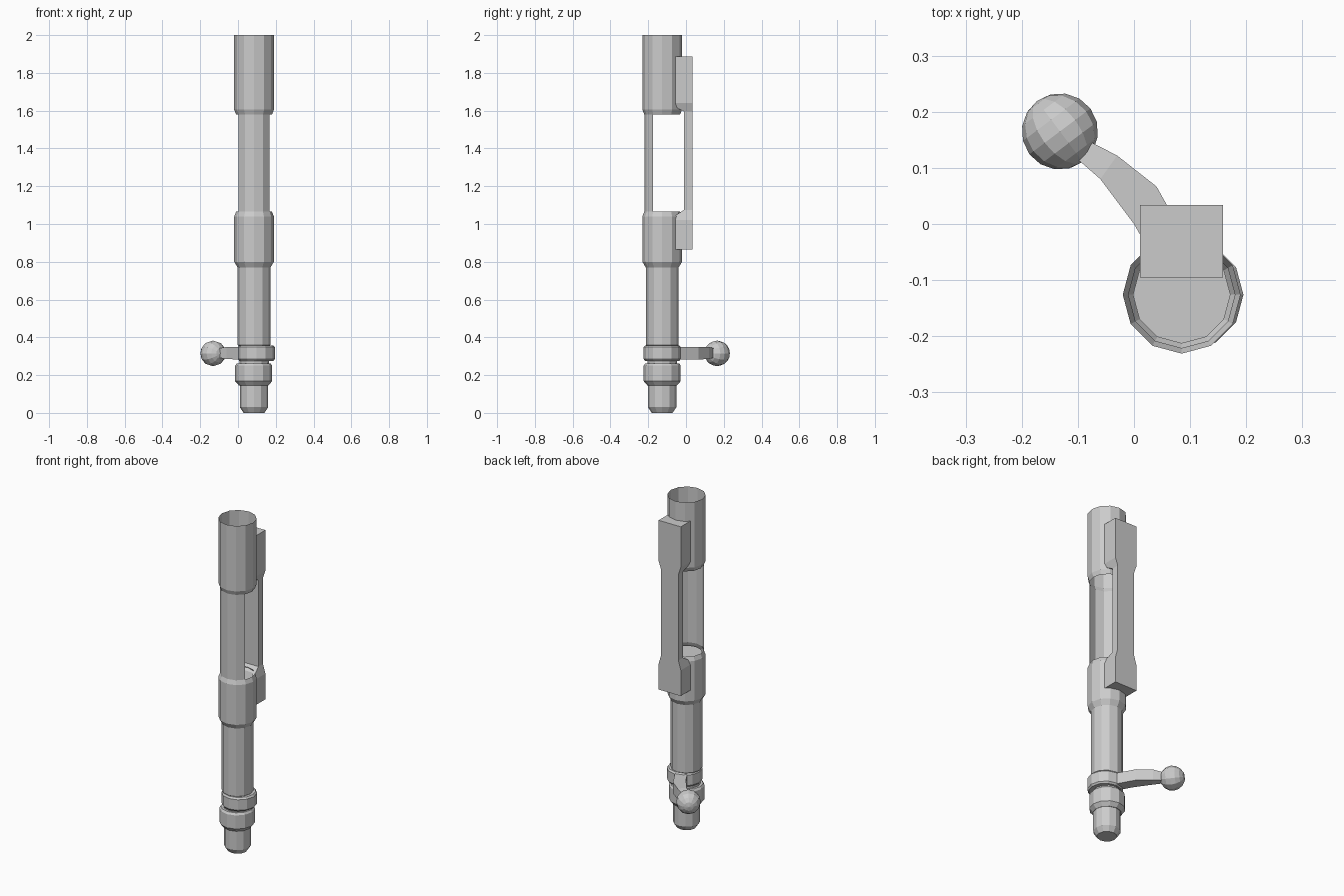
import bpy
import bmesh
from math import cos, sin, radians
from mathutils import Matrix, Vector

cube = bpy.data.objects.get("Cube")
if cube:
    bpy.data.objects.remove(cube, do_unlink=True)

steel = bpy.data.materials.new("grey_steel")
steel.use_nodes = True
steel.diffuse_color = (0.6, 0.6, 0.6, 1)
steel.node_tree.nodes["Principled BSDF"].inputs["Base Color"].default_value = (0.6, 0.6, 0.6, 1)

CX, CY = 0.085, -0.126   # shared axis of all turned parts
SIDES = 12


def finish(name, bm):
    bmesh.ops.recalc_face_normals(bm, faces=bm.faces)
    mesh = bpy.data.meshes.new(name)
    bm.to_mesh(mesh)
    bm.free()
    mesh.materials.append(steel)
    obj = bpy.data.objects.new(name, mesh)
    bpy.context.collection.objects.link(obj)
    return obj


def loft(name, rings, closed=True, caps=True):
    """Skin a list of equal-length point rings."""
    bm = bmesh.new()
    rows = [[bm.verts.new(p) for p in ring] for ring in rings]
    n = len(rows[0])
    for a, b in zip(rows, rows[1:]):
        for i in range(n if closed else n - 1):
            j = (i + 1) % n
            bm.faces.new((a[i], a[j], b[j], b[i]))
    if caps:
        bm.faces.new(rows[0])
        bm.faces.new(rows[-1])
    return finish(name, bm)


def circle(r, z, x=CX, start=-90, count=SIDES):
    angles = [radians(start + i * 360 / SIDES) for i in range(count)]
    return [(x + r * cos(a), CY + r * sin(a), z) for a in angles]


def turned(name, profile, x=CX, caps=True):
    return loft(name, [circle(r, z, x) for r, z in profile], caps=caps)


# Receiver: two open rings joined by a trough-shaped wall
turned("receiver_front_ring", [(0.095, 1.58), (0.105, 1.605), (0.105, 2.0)], caps=False)
turned("receiver_rear_ring",
       [(0.087, 0.77), (0.105, 0.80), (0.105, 1.04), (0.095, 1.065)], caps=False)
loft("receiver_trough", [circle(0.095, z, start=-150, count=5) for z in (1.065, 1.58)],
     closed=False, caps=False)

# Bolt body, collars and rear cap
turned("bolt_body", [(0.078, 0.25), (0.078, 0.35), (0.087, 0.36), (0.087, 1.05)])
turned("handle_collar",
       [(0.09, 0.275), (0.098, 0.285), (0.098, 0.348), (0.09, 0.358)], x=0.097)
turned("safety_collar",
       [(0.078, 0.145), (0.098, 0.168), (0.098, 0.25), (0.09, 0.262)], x=0.083)
turned("rear_cap", [(0.055, 0.0), (0.075, 0.03), (0.075, 0.15)])


# Mounting rail: two blocks with a slimmer waist between them
def rail_section(z, half, front):
    back = 0.034
    return [(CX - half, front, z), (CX + half, front, z),
            (CX + half, back, z), (CX - half, back, z)]


block, waist = (0.074, -0.095), (0.058, -0.01)
loft("mounting_rail", [rail_section(z, *size) for z, size in (
    (0.865, block), (1.02, block), (1.075, waist),
    (1.595, waist), (1.64, block), (1.886, block))])

# Bent handle arm: plan edges with the height range of each station
stations = [
    ((0.04, -0.07), (0.10, -0.04), 0.283, 0.35),
    ((0.0, 0.0), (0.04, 0.067), 0.283, 0.35),
    ((-0.06, 0.08), (-0.03, 0.122), 0.285, 0.35),
    ((-0.10, 0.115), (-0.075, 0.145), 0.292, 0.342),
]
loft("handle_arm", [[(*a, lo), (*b, lo), (*b, hi), (*a, hi)] for a, b, lo, hi in stations])

# Handle knob, its poles lined up with the arm
bm = bmesh.new()
tilt = Vector((-0.6, 0.8, 0)).to_track_quat("Z", "Y").to_matrix().to_4x4()
bmesh.ops.create_uvsphere(bm, u_segments=12, v_segments=8, radius=0.068,
                          matrix=Matrix.Translation((-0.132, 0.165, 0.315)) @ tilt)
finish("handle_knob", bm)
